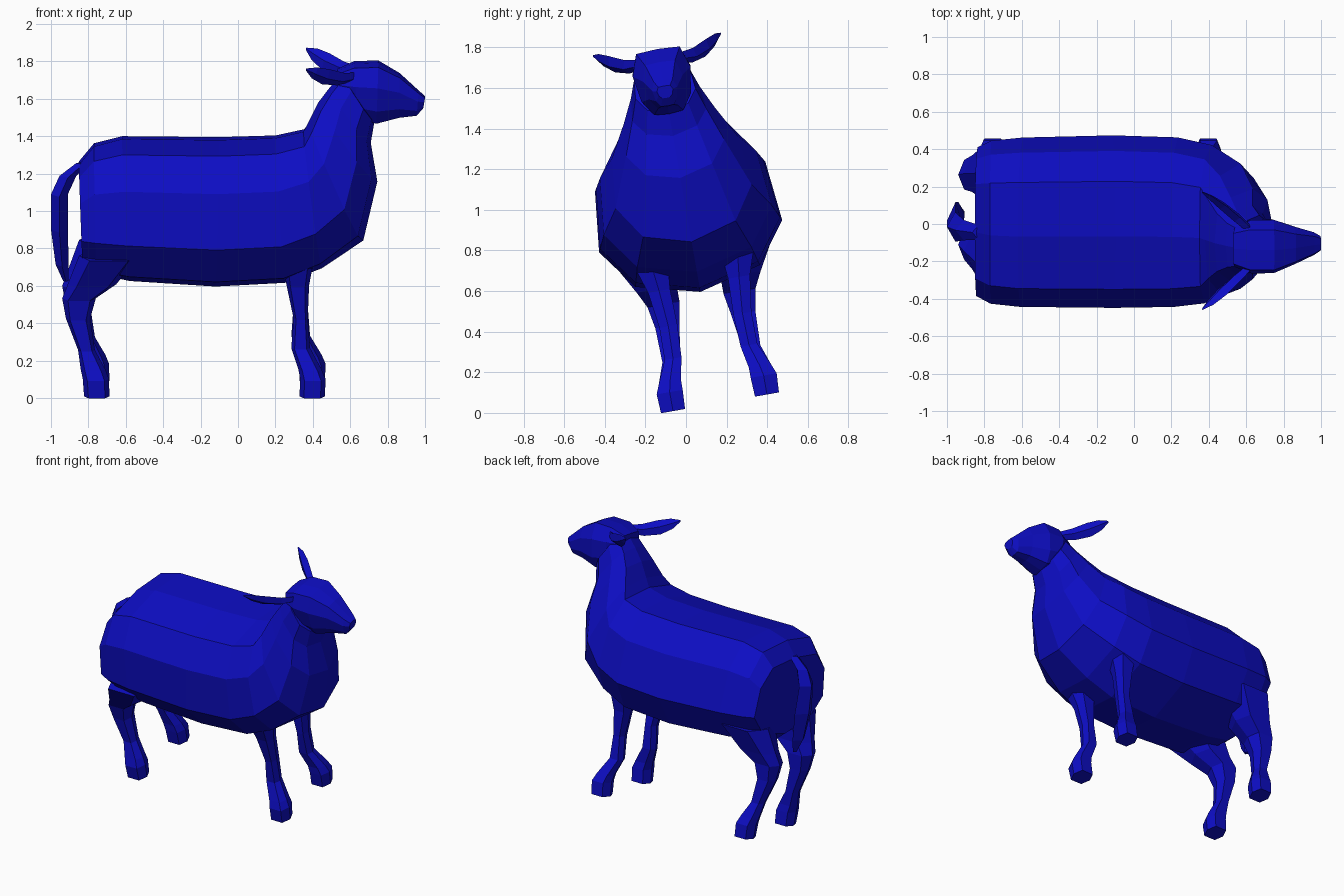
import bpy, bmesh, math
from mathutils import Matrix, Vector

if "Cube" in bpy.data.objects:
    bpy.data.objects.remove(bpy.data.objects["Cube"])

blue = bpy.data.materials.new("deep_blue")
blue.diffuse_color = (0.004, 0.004, 0.55, 1)
blue.use_nodes = True
blue.node_tree.nodes["Principled BSDF"].inputs["Base Color"].default_value = blue.diffuse_color

# The whole animal leans sideways about its long axis
PIVOT = Vector((0, 0, 1))
LEAN = (Matrix.Translation(PIVOT) @ Matrix.Rotation(math.radians(10), 4, 'X')
        @ Matrix.Translation(-PIVOT))


def loft(name, rings):
    """Skin a list of equal-length point rings and close both ends."""
    bm = bmesh.new()
    loops = [[bm.verts.new(LEAN @ Vector(p)) for p in ring] for ring in rings]
    n = len(loops[0])
    for a, b in zip(loops, loops[1:]):
        for i in range(n):
            j = (i + 1) % n
            bm.faces.new((a[i], a[j], b[j], b[i]))
    bm.faces.new(loops[0])
    bm.faces.new(loops[-1])
    bmesh.ops.recalc_face_normals(bm, faces=bm.faces)
    mesh = bpy.data.meshes.new(name)
    bm.to_mesh(mesh)
    bm.free()
    mesh.materials.append(blue)
    obj = bpy.data.objects.new(name, mesh)
    bpy.context.collection.objects.link(obj)
    return obj


def section(profile, top, bottom, w):
    """Symmetric ring hung between a top and a bottom point (x, z)."""
    half = [(y * w, bottom[0] + (top[0] - bottom[0]) * t,
             bottom[1] + (top[1] - bottom[1]) * t) for y, t in profile]
    ring = [(x, y, z) for y, x, z in half]
    return ring + [(x, -y, z) for y, x, z in reversed(half[1:-1])]


def limb(name, path, shape, side=1):
    """Horizontal rings along a path of (x, y, z, half x, half y)."""
    return loft(name, [[(x + a * hx, side * (y + b * hy), z) for a, b in shape]
                       for x, y, z, hx, hy in path])


# Torso running forward and up into the neck
barrel = [(0, 1), (.64, .955), (.93, .725), (1, .35), (.68, .1), (0, 0)]
torso = [
    ((-.85, 1.25), (-.83, .72), .40),
    ((-.77, 1.35), (-.76, .66), .435),
    ((-.62, 1.39), (-.58, .62), .45),
    ((-.10, 1.385), (-.12, .59), .458),
    ((.20, 1.395), (.25, .61), .45),
    ((.35, 1.43), (.45, .69), .42),
    ((.38, 1.49), (.67, .84), .34),
    ((.43, 1.59), (.745, 1.16), .245),
    ((.49, 1.67), (.71, 1.37), .185),
    ((.56, 1.75), (.73, 1.49), .15),
]
loft("torso_and_neck", [section(barrel, *r) for r in torso])

# Head tapering to the muzzle
skull = [(0, 1), (.75, .98), (1, .65), (.85, .25), (.5, .02), (0, 0)]
head = [
    ((.53, 1.76), (.56, 1.60), .11),
    ((.62, 1.80), (.64, 1.51), .145),
    ((.75, 1.805), (.74, 1.48), .145),
    ((.865, 1.74), (.86, 1.51), .10),
    ((.965, 1.65), (.955, 1.52), .062),
    ((1.0, 1.62), (.99, 1.56), .04),
]
loft("head", [section(skull, *r) for r in head])

hexagon = [(1, 0), (.65, 1), (-.65, 1), (-1, 0), (-.65, -1), (.65, -1)]
diamond = [(1, 0), (0, 1), (-1, 0), (0, -1)]

# Legs: thigh or shoulder, shin, ankle, hoof
front_leg = [
    (.32, .22, .80, .09, .09), (.32, .20, .63, .06, .055),
    (.335, .185, .45, .038, .045), (.335, .19, .29, .05, .042),
    (.385, .225, .18, .062, .055), (.40, .235, .13, .068, .065),
    (.397, .235, .035, .068, .06),
]
hind_leg = [
    (-.69, .24, .80, .16, .16), (-.78, .21, .64, .13, .10),
    (-.85, .19, .56, .09, .08), (-.855, .19, .45, .065, .06),
    (-.81, .20, .28, .045, .045), (-.775, .225, .18, .066, .055),
    (-.76, .235, .13, .07, .065), (-.755, .235, .035, .068, .06),
]

# Ears: leaf shapes swept back, out and up, (x, y, z, width, thickness)
ear = [(.61, .11, 1.745, .03, .02), (.55, .165, 1.745, .04, .025),
       (.47, .235, 1.77, .048, .022), (.41, .285, 1.80, .035, .014),
       (.365, .318, 1.825, .006, .004)]
along = Vector((-.25, .21, .08)).normalized()
wide = Vector((.35, .25, .90))
wide = (wide - along * wide.dot(along)).normalized()
thin = along.cross(wide)

for label, side in (("right", -1), ("left", 1)):
    limb("front_leg_" + label, front_leg, hexagon, side)
    limb("hind_leg_" + label, hind_leg, hexagon, side)
    rings = []
    for x, y, z, w, t in ear:
        pts = [Vector((x, y, z)) + wide * (a * w) + thin * (b * t) for a, b in diamond]
        rings.append([(p.x, side * p.y, p.z) for p in pts])
    loft("ear_" + label, rings)

# Tail hanging clear of the rump
tail = [(-.83, 0, 1.26, .035, .04), (-.91, 0, 1.19, .045, .055),
        (-.955, 0, 1.09, .045, .08), (-.955, 0, .90, .045, .10),
        (-.94, 0, .71, .035, .07), (-.92, 0, .62, .015, .02)]
limb("tail", tail, diamond)
